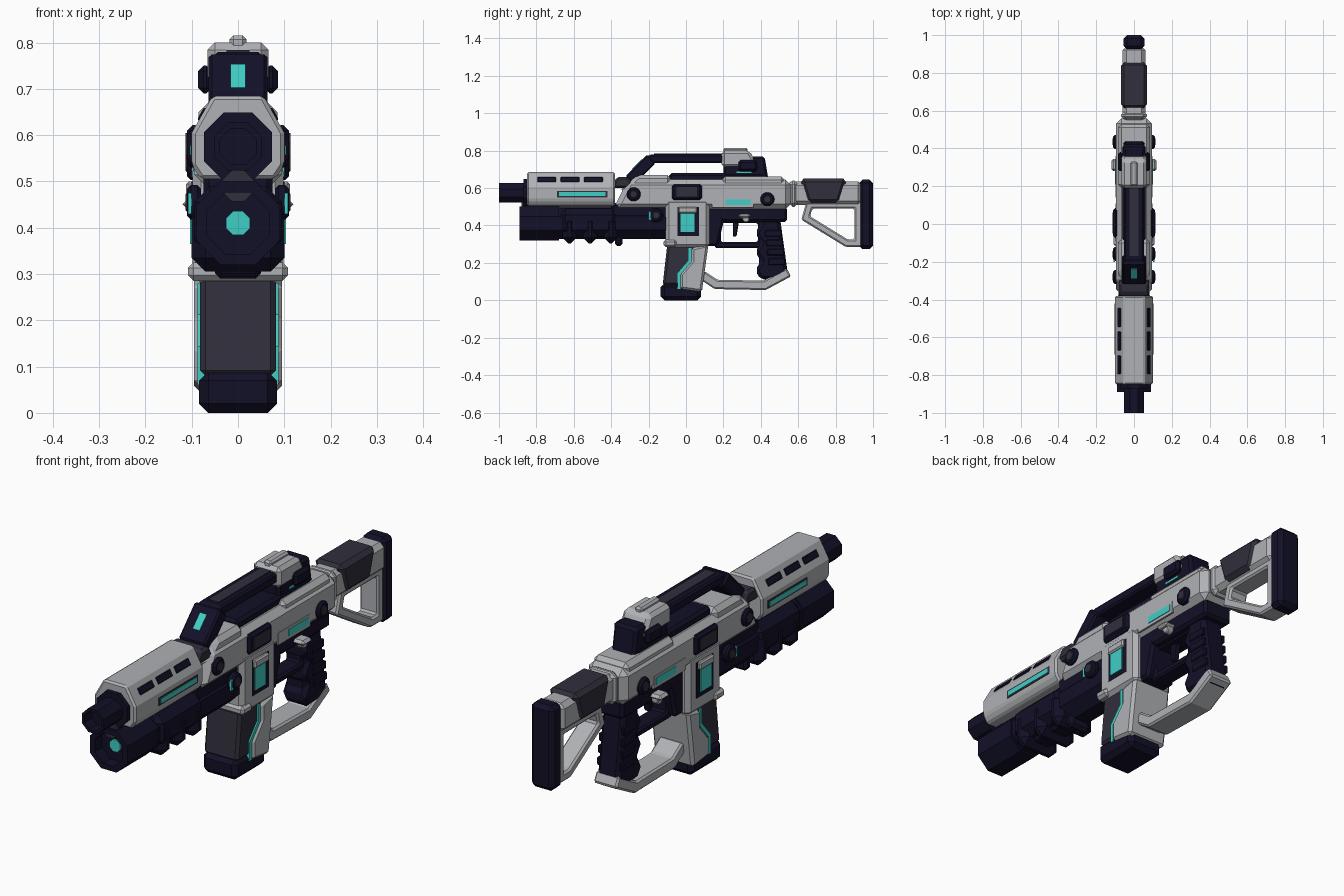
import bpy, bmesh, math
from mathutils import Matrix, Vector

cube = bpy.data.objects.get("Cube")
if cube:
    bpy.data.objects.remove(cube, do_unlink=True)


def material(name, *rgb):
    mat = bpy.data.materials.new(name)
    mat.use_nodes = True
    mat.diffuse_color = (*rgb, 1)
    mat.node_tree.nodes["Principled BSDF"].inputs["Base Color"].default_value = (*rgb, 1)
    return mat


GREY = material("light grey", .43, .44, .46)
DARK = material("charcoal", .03, .028, .045)
NAVY = material("dark navy", .006, .005, .02)
CYAN = material("cyan glow", .05, .62, .56)

# Shared heights and half widths
BORE, LAUNCHER, BODY = .575, .41, .095


def finish(name, mat, bm, bevel):
    bmesh.ops.recalc_face_normals(bm, faces=bm.faces)
    mesh = bpy.data.meshes.new(name)
    bm.to_mesh(mesh)
    bm.free()
    mesh.materials.append(mat)
    part = bpy.data.objects.new(name, mesh)
    bpy.context.collection.objects.link(part)
    if bevel:
        chamfer = part.modifiers.new("chamfer", "BEVEL")
        chamfer.width, chamfer.segments, chamfer.limit_method = bevel, 1, "ANGLE"


def skin(bm, rings, caps=True):
    """Join matching rings of points with quads, then cap or close the run."""
    rings = [[bm.verts.new(point) for point in ring] for ring in rings]
    following = rings[1:] if caps else rings[1:] + rings[:1]
    for ring, after in zip(rings, following):
        for i in range(len(ring)):
            bm.faces.new((ring[i - 1], ring[i], after[i], after[i - 1]))
    if caps:
        bm.faces.new(rings[0])
        bm.faces.new(rings[-1])


def prism(name, mat, outline, half, bevel=.012, depth=None):
    """Side outline extruded across the body, or a left and right pair of given depth."""
    bm = bmesh.new()
    spans = [(half - depth, half), (depth - half, -half)] if depth else [(-half, half)]
    for span in spans:
        skin(bm, [[(x, y, z) for y, z in outline] for x in span])
    finish(name, mat, bm, bevel)


def block(name, mat, y, z, half, bevel=.012, depth=None, lead=0, tail=0):
    """Box whose top edge is shifted at the front (lead) and rear (tail)."""
    (front, back), (low, high) = y, z
    outline = [(front, low), (back, low), (back + tail, high), (front + lead, high)]
    prism(name, mat, outline, half, bevel, depth)


def plate(name, mat, y, z, half):
    block(name, mat, y, z, half, bevel=0, depth=.008)


def octagon(a, b, radius):
    turns = [(i + .5) * math.tau / 8 for i in range(8)]
    return [(a + radius * math.cos(t), b + radius * math.sin(t)) for t in turns]


def knob(name, mat, y, z, radius, half):
    prism(name, mat, octagon(y, z, radius), half, bevel=radius / 5, depth=.03)


def cylinder(name, mat, front, back, z, radius, bore=None):
    """Eight sided tube along the barrel, with an optional recessed mouth."""
    steps = [(back, radius), (front, radius)]
    if bore:
        steps += [(front, bore), (front + .05, bore)]
    bm = bmesh.new()
    skin(bm, [[(x, y, h) for x, h in octagon(0, z, r)] for y, r in steps])
    finish(name, mat, bm, 0)


def ribbon(name, mat, path, thick, half, closed=False, bevel=.008):
    """Bent bar that follows a side path with mitred corners."""
    points = [Vector(p) for p in path]
    count = len(points)
    inner, outer = [], []
    for i, point in enumerate(points):
        before = (point - points[i - 1]).normalized()
        after = (points[(i + 1) % count] - point).normalized()
        if not closed:
            before = after if i == 0 else before
            after = before if i == count - 1 else after
        across = (before + after).orthogonal() / (1 + before.dot(after)) * thick / 2
        inner.append(point - across)
        outer.append(point + across)
    rings = [[(-half, *a), (half, *a), (half, *b), (-half, *b)]
             for a, b in zip(inner, outer)]
    bm = bmesh.new()
    skin(bm, rings, caps=not closed)
    finish(name, mat, bm, bevel)


# Barrel and upper handguard
cylinder("barrel", NAVY, -1, -.8, BORE, radius=.056, bore=.042)
cylinder("barrel_collar", NAVY, -.87, -.8, BORE, radius=.08)
right = [(.055, .685), (.1, .605), (.1, .535), (.08, .505)]
section = right + [(-x, z) for x, z in reversed(right)]
bm = bmesh.new()
skin(bm, [[(x, y, z) for x, z in section] for y in (-.85, -.38)])
finish("handguard", GREY, bm, .008)

# Vent slots lie on the sloping shoulders of the handguard
bm = bmesh.new()
for side in (1, -1):
    lean = Matrix.Rotation(-side * math.atan2(.045, .08), 4, "Y")
    for i in range(3):
        place = Matrix.Translation((side * .0775, -.745 + i / 8, .645))
        size = Matrix.Diagonal((.008, .1, .03, 1))
        bmesh.ops.create_cube(bm, size=1, matrix=place @ lean @ size)
finish("vent_slots", NAVY, bm, .003)
plate("handguard_strip_frame", DARK, (-.69, -.42), (.55, .585), .102)
plate("handguard_glow_strip", CYAN, (-.68, -.43), (.557, .578), .104)

# Launcher below the barrel
cylinder("launcher_muzzle", NAVY, -.89, -.68, LAUNCHER, radius=.098, bore=.072)
cylinder("launcher_tube", NAVY, -.7, -.1, LAUNCHER, radius=.09)
cylinder("launcher_glow", CYAN, -.848, -.83, LAUNCHER, radius=.028)
cylinder("launcher_rod", DARK, -.88, -.4, .49, radius=.036)
block("pump_grip", NAVY, (-.68, -.36), (.34, .49), BODY, bevel=.035)
for i in range(3):
    start = -.66 + i * .11
    block("pump_rib", NAVY, (start, start + .075), (.305, .45), .1, bevel=.03)
block("pump_foot", NAVY, (-.38, -.34), (.29, .36), .05)
block("launcher_mount", NAVY, (-.4, 0), (.36, .52), .075)

# Receiver
block("receiver", GREY, (-.39, .56), (.487, .645), BODY, bevel=.028, lead=.08)
block("receiver_front", GREY, (-.36, -.08), (.58, .67), .085, bevel=.02, lead=.1)
block("receiver_rear", GREY, (.19, .53), (.58, .662), .085, bevel=.02)
block("front_saddle", DARK, (-.4, -.27), (.6, .66), .08, lead=.03, tail=-.04)
block("top_rail", NAVY, (-.09, .42), (.62, .68), .06)
block("ejection_cover", NAVY, (-.075, .085), (.535, .622), .11, depth=.03)
plate("ejection_panel", DARK, (-.05, .06), (.555, .605), .113)
plate("rear_strip_frame", GREY, (.14, .36), (.497, .55), .097)
plate("rear_glow_strip", CYAN, (.21, .345), (.51, .54), .1)
for y, z in ((-.28, .567), (-.16, .455), (.435, .54)):
    knob("side_knob", NAVY, y, z, radius=.04, half=.11)
    knob("knob_cap", DARK, y, z, radius=.024, half=.113)
plate("knob_glow", CYAN, (-.2, -.185), (.43, .475), .108)
block("selector_lever", GREY, (.28, .345), (.44, .462), .12, depth=.06)
knob("selector_pivot", GREY, .32, .435, radius=.02, half=.1)

# Carry handle with a wider front post
handle = [(-.3, .64), (-.185, .757), (.22, .757)]
ribbon("carry_handle", NAVY, handle, thick=.045, half=.052)
ribbon("handle_post", NAVY, handle[:2], thick=.065, half=.064)
ribbon("handle_glow", CYAN, [(-.285, .7), (-.235, .75)], thick=.009, half=.016, bevel=0)
block("handle_channel", DARK, (-.17, .19), (.775, .784), .025, bevel=0)

# Sight
block("sight_body", NAVY, (.2, .44), (.65, .77), .056, tail=-.02)
block("sight_hood", GREY, (.19, .39), (.71, .8), .066, bevel=.016, tail=-.05)
block("sight_ridge", GREY, (.2, .33), (.785, .815), .018, bevel=.008)
block("sight_knob", NAVY, (.28, .38), (.69, .75), .086, depth=.03)
plate("sight_glow", CYAN, (.27, .35), (.68, .69), .06)

# Magazine well with its lit window
block("magazine_well", GREY, (-.11, .125), (.28, .54), .098, bevel=.018)
block("well_flare", GREY, (-.12, -.05), (.285, .325), .108)
plate("well_window", NAVY, (-.045, .07), (.345, .5), .1)
plate("well_glow", CYAN, (-.03, .045), (.365, .475), .104)
block("window_clasp", GREY, (-.04, .06), (.465, .5), .112, depth=.02, bevel=.006)

# Magazine, its stepped spine and the glow along the step
step = [(.03, .28), (.03, .21), (-.03, .14), (-.03, .06)]
block("magazine", DARK, (-.125, .07), (.08, .3), .082, lead=.025, tail=.02)
prism("magazine_spine", GREY, step + [(.085, .045), (.12, .3)], BODY)
ribbon("magazine_glow", CYAN, [(y - .008, z) for y, z in step], .016, .088, bevel=0)
block("magazine_base", NAVY, (-.135, .08), (0, .09), .084, bevel=.02)

# Lower receiver, trigger and grip
block("lower_receiver", NAVY, (.2, .54), (.42, .5), .07, lead=-.1)
block("well_backing", NAVY, (.1, .17), (.29, .5), .07, tail=.05)
loop = [(.17, .43), (.4, .43), (.4, .295), (.17, .295)]
ribbon("trigger_guard", NAVY, loop, thick=.032, half=.04, closed=True)
block("trigger", NAVY, (.25, .27), (.34, .43), .015, bevel=.005, tail=.015)
rows = [(i, .46 - i / 20) for i in range(8)]
finger_side = [(.385 - .015 * (-1) ** i, z) for i, z in rows]
palm_side = [(.5 + .007 * i, z) for i, z in rows]
prism("grip", NAVY, finger_side + palm_side[::-1], .055, bevel=.018)
for i, z in rows[2:6]:
    y = .41 + i * .006
    block("grip_pad", NAVY, (y, y + .09), (z - .02, z + .015), .06, bevel=.004, depth=.015)

# Hand loop from magazine to grip
loop = [(.085, .135), (.16, .085), (.42, .08), (.55, .15)]
ribbon("hand_loop", GREY, loop, thick=.05, half=.056)

# Stock
block("stock_beam", GREY, (.54, .94), (.51, .635), .06, bevel=.02)
block("stock_collar", GREY, (.55, .6), (.5, .64), .068, bevel=.02)
block("cheek_rest", DARK, (.65, .82), (.52, .65), .07, bevel=.018, lead=-.04, tail=.04)
strut = [(.66, .51), (.92, .51), (.92, .305), (.86, .305), (.64, .44)]
ribbon("stock_strut", GREY, strut, thick=.04, half=.045, closed=True)
block("butt_pad", NAVY, (.925, 1), (.275, .645), .055, bevel=.018)
